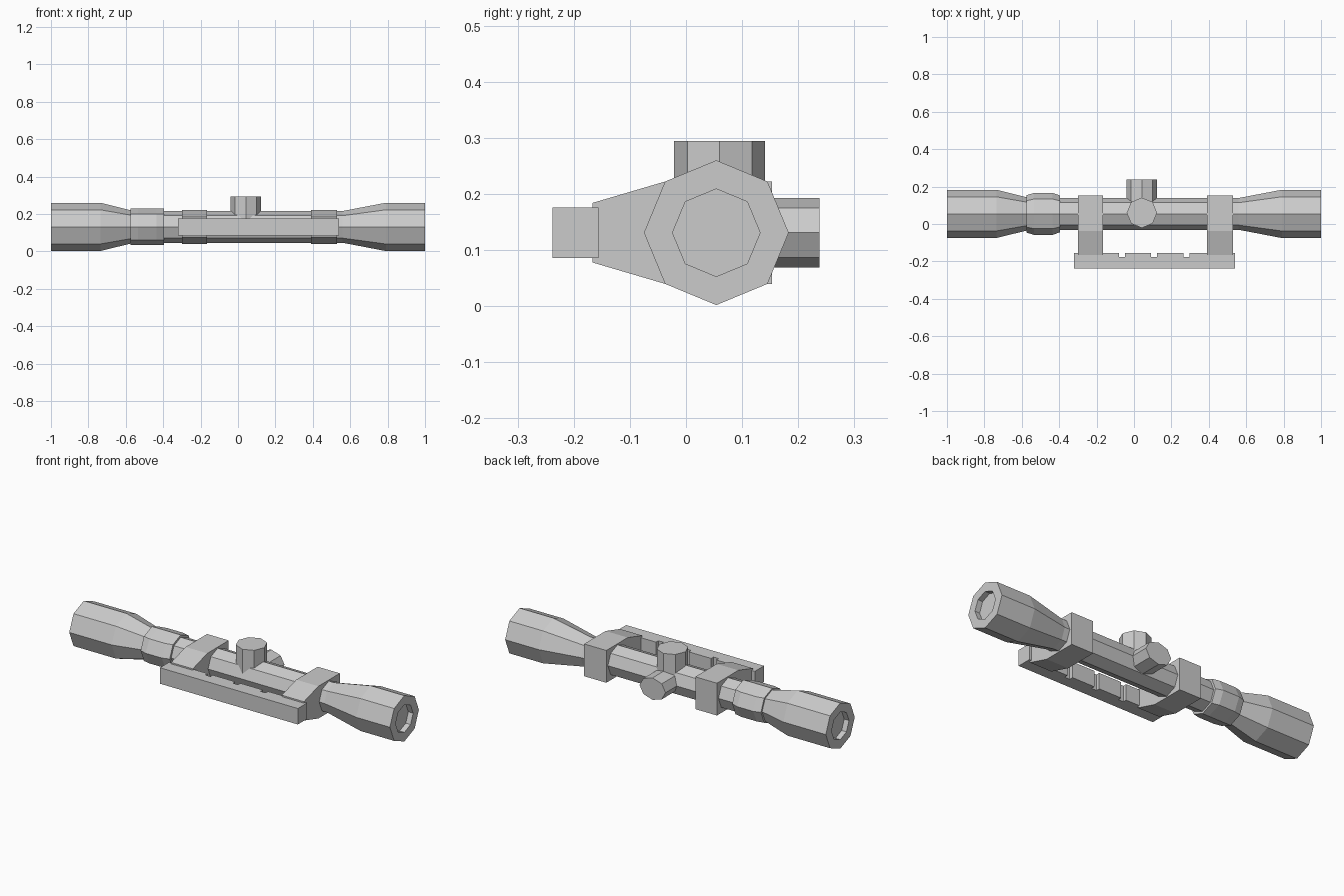
import bpy, bmesh, math
from mathutils import Vector

if "Cube" in bpy.data.objects:
    bpy.data.objects.remove(bpy.data.objects["Cube"])

CY, CZ = 0.054, 0.131   # scope axis


def finish(name, bm):
    bmesh.ops.recalc_face_normals(bm, faces=bm.faces)
    me = bpy.data.meshes.new(name)
    bm.to_mesh(me)
    bm.free()
    ob = bpy.data.objects.new(name, me)
    bpy.context.collection.objects.link(ob)
    return ob


def loft(name, rings, centre, u, v, w, sides=8):
    """Octagonal loft: rings are (position along w, radius u, radius v)."""
    bm = bmesh.new()
    loops = []
    for t, ru, rv in rings:
        loops.append([bm.verts.new(Vector(centre) + Vector(w) * t
                      + Vector(u) * ru * math.cos(math.tau * k / sides)
                      + Vector(v) * rv * math.sin(math.tau * k / sides))
                      for k in range(sides)])
    for a, b in zip(loops, loops[1:]):
        for k in range(sides):
            j = (k + 1) % sides
            bm.faces.new((a[k], a[j], b[j], b[k]))
    bm.faces.new(loops[0])
    bm.faces.new(loops[-1])
    return finish(name, bm)


def prism(name, points, offset):
    """Extrude a flat outline along an offset vector."""
    bm = bmesh.new()
    face = bm.faces.new([bm.verts.new(p) for p in points])
    ext = bmesh.ops.extrude_face_region(bm, geom=[face])
    bmesh.ops.translate(bm, vec=offset,
                        verts=[g for g in ext["geom"] if isinstance(g, bmesh.types.BMVert)])
    return finish(name, bm)


X, Y, Z = (1, 0, 0), (0, 1, 0), (0, 0, 1)

# Main tube with flared ends and recessed lenses
profile = [(-0.97, 0.078), (-1.0, 0.078), (-1.0, 0.129), (-0.735, 0.129),
           (-0.57, 0.088), (-0.54, 0.085), (0.56, 0.085),
           (0.79, 0.129), (1.0, 0.129), (1.0, 0.078), (0.97, 0.078)]
loft("scope_tube", [(x, r, r) for x, r in profile], (0, CY, CZ), Y, Z, X)

# Focus ring, bulging sideways
loft("focus_ring", [(-0.575, 0.1, 0.098), (-0.535, 0.112, 0.098),
                    (-0.435, 0.112, 0.098), (-0.395, 0.098, 0.098)],
     (0, CY, CZ), Y, Z, X)

# Adjustment knobs on top and at the back
loft("top_knob", [(0.14, 0.081, 0.081), (0.294, 0.081, 0.081)], (0.042, 0.06, 0), X, Y, Z)
loft("side_knob", [(0.06, 0.081, 0.062), (0.238, 0.081, 0.062)], (0.042, 0, CZ), X, Z, Y)

# Mounting clamps tapering towards the rail
outline = [(-0.167, 0.184), (-0.038, 0.222), (0.153, 0.222),
           (0.153, 0.04), (-0.038, 0.04), (-0.167, 0.078)]
for name, x0, x1 in (("rear_clamp", -0.30, -0.165), ("front_clamp", 0.39, 0.528)):
    prism(name, [(x0, y, z) for y, z in outline], (x1 - x0, 0, 0))

# Mounting rail with notches on its inner face
edge = [(-0.32, -0.238), (-0.32, -0.156)]
for n in (-0.08, 0.092, 0.264):
    edge += [(n, -0.156), (n, -0.177), (n + 0.032, -0.177), (n + 0.032, -0.156)]
edge += [(0.54, -0.156), (0.54, -0.238)]
prism("mounting_rail", [(x, y, 0.086) for x, y in edge], (0, 0, 0.09))
